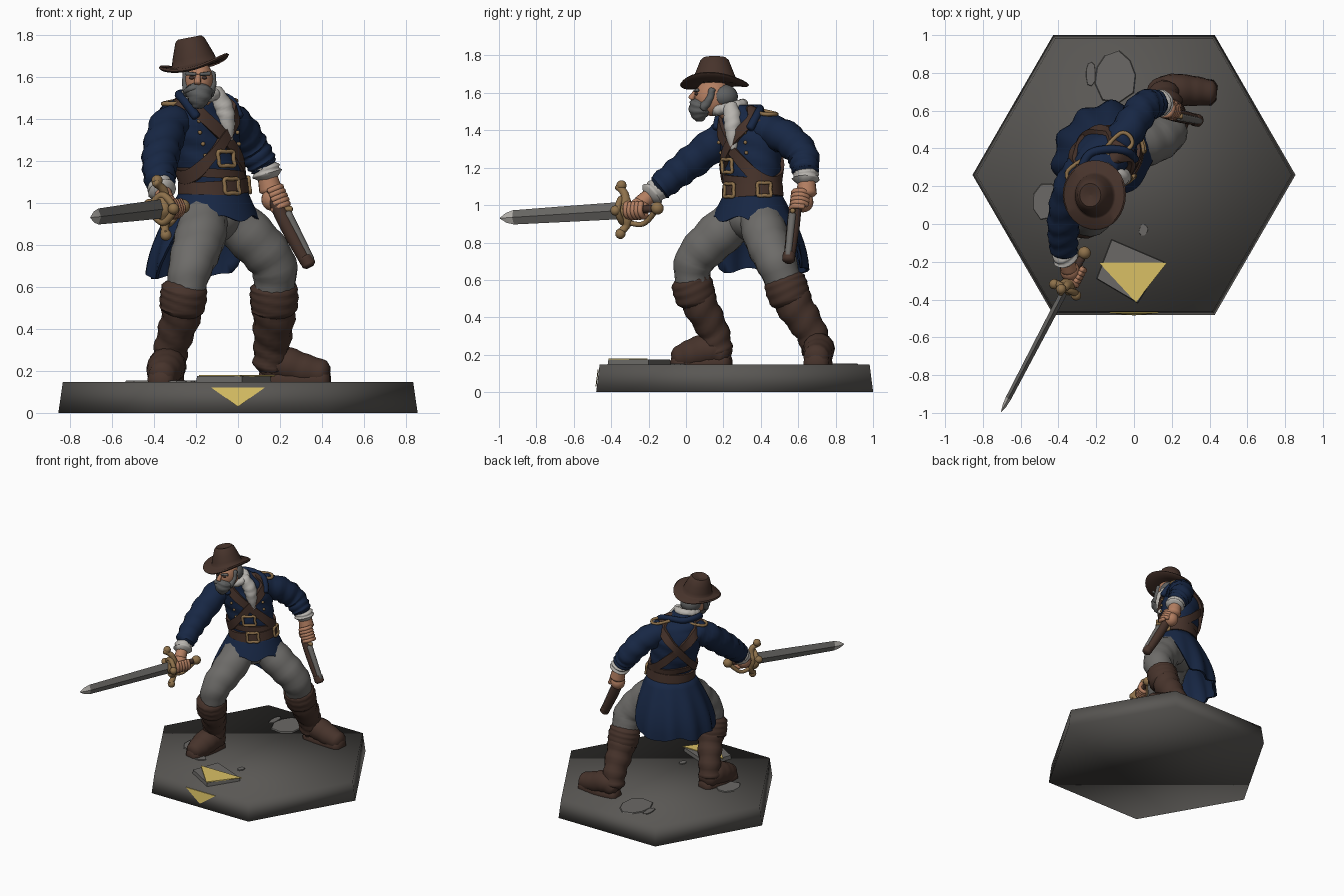
import bpy, bmesh, math, random
from mathutils import Vector, Matrix

random.seed(4)
if "Cube" in bpy.data.objects:
    bpy.data.objects.remove(bpy.data.objects["Cube"])

COLOURS = {
    "navy": (.0085, .02, .058), "brown": (.062, .033, .024), "trouser_grey": (.155, .15, .142),
    "stone": (.1, .095, .088), "skin": (.45, .21, .12), "brass": (.27, .165, .07),
    "yellow": (.7, .53, .13), "white_cloth": (.48, .46, .43), "steel": (.145, .14, .132),
    "hair_grey": (.115, .118, .118)}
MATS = {}
for key, rgb in COLOURS.items():
    m = MATS[key] = bpy.data.materials.new(key)
    m.use_nodes = True
    m.diffuse_color = (*rgb, 1)
    bsdf = m.node_tree.nodes["Principled BSDF"]
    bsdf.inputs["Base Color"].default_value = (*rgb, 1)
    bsdf.inputs["Roughness"].default_value = .8


def finish(name, bm, mat, angle=45):
    bmesh.ops.recalc_face_normals(bm, faces=bm.faces)
    me = bpy.data.meshes.new(name)
    bm.to_mesh(me)
    bm.free()
    for p in me.polygons:
        p.use_smooth = True
    me.set_sharp_from_angle(angle=math.radians(angle))
    me.materials.append(MATS[mat])
    ob = bpy.data.objects.new(name, me)
    bpy.context.collection.objects.link(ob)
    return ob


def loft(name, rings, mat, wrap=False, angle=45):
    bm = bmesh.new()
    vs = [[bm.verts.new(p) for p in ring] for ring in rings]
    n = len(vs[0])
    for a, b in zip(vs, vs[1:] + vs[:1] if wrap else vs[1:]):
        for i in range(n):
            j = (i + 1) % n
            bm.faces.new((a[i], a[j], b[j], b[i]))
    if not wrap:
        bm.faces.new(vs[0])
        bm.faces.new(vs[-1])
    return finish(name, bm, mat, angle)


def spline(pts, steps, wrap):
    pts = [Vector(p) for p in pts]
    n, out = len(pts), []
    get = (lambda i: pts[i % n]) if wrap else (lambda i: pts[max(0, min(n - 1, i))])
    for i in range(n if wrap else n - 1):
        a, b, c, d = (get(i + k) for k in (-1, 0, 1, 2))
        for s in range(steps):
            t = s / steps
            out.append(b + (c - a) * (t / 2) + (a * 2 - b * 5 + c * 4 - d) * (t * t / 2)
                       + (b * 3 - a - c * 3 + d) * (t ** 3 / 2))
    return out if wrap else out + [pts[-1]]


def tube(name, pts, mat, sides=14, steps=6, fold=0, wrap=False):
    """Round tube through (x, y, z, radius) points, with optional cloth folds."""
    path = spline(pts, steps, wrap)
    n, rings, old = len(path), [], None
    for i, p in enumerate(path):
        nxt, prv = (path[(i + 1) % n], path[i - 1]) if wrap else (path[min(i + 1, n - 1)], path[max(i - 1, 0)])
        t = (nxt - prv).to_3d().normalized()
        u = t.orthogonal().normalized() if old is None else old.rotation_difference(t) @ u
        v, old = t.cross(u), t
        ring = []
        for k in range(sides):
            a = math.tau * k / sides
            r = p.w * (1 + fold * math.sin(i * 1.55 + 1.3 * math.sin(a) + math.cos(2 * a)))
            ring.append(p.to_3d() + (u * math.cos(a) + v * math.sin(a)) * r)
        rings.append(ring)
        if not wrap and i in (0, n - 1):
            c = p.to_3d() + t * p.w * (.35 if i else -.35)
            end = [c + (q - p.to_3d()) * .6 for q in ring]
            rings.insert(len(rings) if i else 0, end)
    return loft(name, rings, mat, wrap, angle=60)


def ball(name, loc, size, mat, turn=0):
    bm = bmesh.new()
    bmesh.ops.create_uvsphere(bm, u_segments=20, v_segments=12, radius=1)
    rot = Matrix.Rotation(math.radians(turn), 4, "Z")
    bm.transform(Matrix.Translation(loc) @ rot @ Matrix.Diagonal((*size, 1)))
    return finish(name, bm, mat)


def prism(name, outline, z0, z1, mat, inset=1, angle=30):
    mid = sum((Vector(p) for p in outline), Vector((0, 0))) / len(outline)
    top = [mid + (Vector(p) - mid) * inset for p in outline]
    return loft(name, [[(*p, z0) for p in outline], [(*p, z1) for p in top]], mat, angle=angle)


# Hexagonal base, paving slab, rubble and yellow markers
hexagon = [(.855 * math.cos(k * math.pi / 3), .26 + .855 * math.sin(k * math.pi / 3)) for k in range(6)]
prism("base", hexagon, 0, .147, "stone", .975, angle=180)
prism("paving_slab", [(-.12, -.08), (.16, -.2), (.02, -.42), (-.2, -.29)], .14, .175, "steel", .97)
prism("slab_triangle", [(-.185, -.205), (.175, -.205), (.01, -.415)], .174, .181, "yellow")
loft("front_triangle", [[(-.13, y, .122), (.13, y, .122), (0, y - .012, .03)] for y in (-.472, -.467)], "yellow")
for x, y, rx, ry in ((-.1, .79, .13, .15), (-.23, .8, .03, .07), (-.45, .12, .09, .11),
                     (.05, -.03, .025, .035), (-.3, -.05, .05, .04)):
    shape = []
    for k in range(9):
        r = random.uniform(.8, 1.1)
        shape.append((x + rx * r * math.cos(k * math.tau / 9), y + ry * r * math.sin(k * math.tau / 9)))
    prism("rubble", shape, .14, .154, "steel", .93)

# Boots: slouched shaft, turned top, foot and sole
tube("right_boot_shaft", [(-.255, .03, .57, .1), (-.275, .085, .45, .093), (-.315, .15, .32, .082),
                          (-.33, .17, .22, .082)], "brown", fold=.06)
tube("right_boot_top", [(-.255, .025, .6, .108), (-.26, .04, .55, .112), (-.27, .055, .49, .106)], "brown", fold=.02)
tube("right_boot_foot", [(-.32, .21, .2, .07), (-.335, .13, .225, .09), (-.352, .03, .2, .085),
                         (-.365, -.05, .18, .06)], "brown", fold=.02)
tube("left_boot_shaft", [(.17, .53, .57, .105), (.17, .59, .45, .1), (.16, .67, .32, .085),
                         (.15, .7, .22, .08)], "brown", fold=.06)
tube("left_boot_top", [(.17, .525, .6, .112), (.172, .54, .55, .116), (.172, .56, .49, .11)], "brown", fold=.02)
tube("left_boot_foot", [(.13, .705, .2, .068), (.2, .71, .235, .085), (.31, .705, .205, .08),
                        (.41, .695, .185, .066)], "brown", fold=.02)
tube("right_sole", [(-.315, .22, .155, .062), (-.345, .08, .15, .078), (-.37, -.055, .155, .062)], "brown")
tube("left_sole", [(.12, .71, .155, .06), (.25, .71, .15, .075), (.415, .695, .155, .068)], "brown")

# Trousers
ball("trouser_seat", (-.12, .35, .93), (.165, .14, .12), "trouser_grey", 40)
tube("right_trouser_leg", [(-.16, .29, .94, .12), (-.185, .15, .82, .122), (-.225, .045, .7, .107),
                           (-.25, .035, .57, .09)], "trouser_grey", fold=.03)
tube("left_trouser_leg", [(-.05, .4, .94, .12), (.08, .43, .82, .12), (.17, .48, .7, .11),
                          (.17, .53, .57, .095)], "trouser_grey", fold=.03)

# Coat body: rows of height, centre x, centre y, half width, half depth
ROWS = [(.98, -.11, .36, .165, .14), (1.1, -.12, .355, .155, .13), (1.22, -.145, .355, .172, .14),
        (1.36, -.17, .345, .19, .15), (1.46, -.175, .33, .165, .125), (1.535, -.172, .285, .075, .07)]
FRONT = Vector((math.sin(math.radians(40)), -math.cos(math.radians(40)), 0))
LEFT = Vector((-FRONT.y, FRONT.x, 0))


def body(deg, z, off=0.0):
    """Point on the coat surface; 0 degrees is the chest, 90 the left side."""
    z = max(ROWS[0][0], min(ROWS[-1][0], z))
    a, b = next((r, s) for r, s in zip(ROWS, ROWS[1:]) if z <= s[0])
    t = (z - a[0]) / (b[0] - a[0])
    t = t * t * (3 - 2 * t)
    _, x, y, w, d = (p + (q - p) * t for p, q in zip(a, b))
    c, s = math.cos(math.radians(deg)), math.sin(math.radians(deg))
    return Vector((x, y, z)) + FRONT * (d + off) * c + LEFT * (w + off) * s


def band(name, height, half, mat, off=.014):
    rings = []
    for deg in range(0, 360, 6):
        z = height(math.radians(deg))
        rings.append([body(deg, z - half, -.01), body(deg, z - half, off),
                      body(deg, z + half, off), body(deg, z + half, -.01)])
    loft(name, rings, mat, wrap=True, angle=35)


loft("coat_body", [[body(k * 12, .98 + .555 * i / 26, .004 * math.sin(i * 1.4 + k * .7)) for k in range(30)]
                   for i in range(27)], "navy", angle=70)
band("waist_belt", lambda a: 1.075 + .012 * math.sin(a), .034, "brown", .02)
band("waist_sash", lambda a: 1.135 - .012 * math.sin(a), .022, "brown", .014)
band("right_shoulder_strap", lambda a: 1.31 - .2 * math.sin(a), .043, "brown", .017)
band("left_shoulder_strap", lambda a: 1.31 + .19 * math.sin(a), .032, "brown", .024)


# Coat skirt: long billowing tail behind and on the right, short flaps in front
def skirt(deg, t, off):
    back = max(0, min(1, .3 - 1.9 * math.cos(math.radians(deg - 12))))
    back = back * back * (3 - 2 * back)
    drop = (.125 + .275 * back + .014 * math.cos(math.radians(deg * 7))) * t
    flare = .015 + .13 * math.sin(drop * 3.9) + off + .014 * t * back * math.sin(math.radians(deg * 11))
    p = body(deg, 1.05, flare)
    return p - Vector((.05 * drop, 0, drop))


loft("coat_skirt", [[skirt(d, t / 8, o) for d in range(0, 360, 5)] for o, order in
                    ((0, range(9)), (-.016, range(8, -1, -1))) for t in order], "navy", wrap=True, angle=70)

# Sleeves, cuffs and wrists
tube("right_sleeve", [(-.27, .3, 1.41, .09), (-.33, .2, 1.36, .093), (-.365, .05, 1.245, .09),
                      (-.375, -.06, 1.16, .08), (-.37, -.14, 1.095, .073)], "navy", fold=.065)
tube("left_sleeve", [(-.085, .42, 1.41, .092), (-.005, .535, 1.36, .09), (.055, .62, 1.275, .085),
                     (.1, .635, 1.21, .076), (.122, .64, 1.175, .068)], "navy", fold=.065)
tube("right_cuff", [(-.372, -.15, 1.085, .06), (-.36, -.185, 1.055, .066)], "white_cloth", fold=.08)
tube("left_cuff", [(.128, .642, 1.17, .066), (.14, .64, 1.135, .07)], "white_cloth", fold=.08)
tube("right_wrist", [(-.365, -.17, 1.07, .04), (-.345, -.24, 1.01, .044)], "skin")
tube("left_wrist", [(.135, .645, 1.15, .045), (.155, .645, 1.06, .055)], "skin")


def fist(side, loc, axis, out):
    """Palm, four curled fingers and a thumb around a grip."""
    loc, axis = Vector(loc), Vector(axis).normalized()
    out = (Vector(out) - axis * axis.dot(Vector(out))).normalized()
    across = axis.cross(out)
    ball(side + "_palm", loc - out * .025, (.052, .055, .055), "skin")
    for k in range(5):
        c = loc + axis * (k - 1.7) * .022
        pts = []
        for deg in (-110, -50, 10, 75):
            a = math.radians(deg if k < 4 else -deg)
            pts.append((*(c + out * .044 * math.cos(a) + across * .044 * math.sin(a)), .015))
        tube(side + ("_finger" if k < 4 else "_thumb"), pts, "skin", sides=8, steps=3)


# Sword
HILT, TIP = Vector((-.355, -.33, .972)), Vector((-.703, -.995, .93))
AIM = (TIP - HILT).normalized()
SIDE = AIM.cross(Vector((0, 0, 1))).normalized()
UP = SIDE.cross(AIM)


def on_sword(along, up=0, side=0, radius=.02):
    return (*(HILT + AIM * along + UP * up + SIDE * side), radius)


fist("right", on_sword(-.08)[:3], AIM, (.8, -.2, -.3))
for name, mat, rows in (("blade", "steel", ((0, .046, .02), (.3, .043, .018), (.67, .038, .015))),
                        ("blade_tip", "white_cloth", ((.67, .038, .015), (.715, .026, .011), (.75, .003, .002)))):
    loft(name, [[on_sword(s, w)[:3], on_sword(s, 0, k)[:3], on_sword(s, -w)[:3], on_sword(s, 0, -k)[:3]]
                for s, w, k in rows], mat, angle=25)
tube("sword_grip", [on_sword(0), on_sword(-.17)], "brown")
ball("pommel", on_sword(-.2)[:3], (.034, .034, .034), "brass")
tube("cross_guard", [on_sword(.04, .13, .02, .02), on_sword(-.01, .08, 0, .022), on_sword(0, 0, 0, .045),
                     on_sword(-.01, -.08, 0, .022), on_sword(.03, -.12, -.02, .02)], "brass", fold=.08)
for up, side in ((.135, .02), (-.125, -.02), (.02, .065), (0, -.065)):
    ball("guard_knob", on_sword(.02, up, side)[:3], (.027, .027, .027), "brass")
tube("guard_ring", [on_sword(.01, .065 * math.cos(a), .06 * math.sin(a), .018)
                    for a in (0, math.pi / 2, math.pi, -math.pi / 2)], "brass", sides=8, wrap=True)
tube("knuckle_bow", [on_sword(0, -.06, 0, .014), on_sword(-.1, -.078, .02, .014), on_sword(-.2, 0, 0, .016)], "brass")

# Pistol
fist("left", (.18, .61, 1.025), (.35, -.08, -.8), (.6, -.5, 0))
tube("pistol_stock", [(.16, .61, 1.06, .028), (.19, .585, .98, .034), (.25, .57, .86, .035), (.325, .552, .72, .03)], "brown")
tube("pistol_barrel", [(.235, .568, .95, .022), (.345, .546, .73, .019)], "steel", sides=8)
tube("pistol_muzzle", [(.32, .552, .74, .034), (.338, .548, .705, .034)], "brown")
tube("pistol_hammer", [(.215, .575, .97, .014), (.255, .57, .97, .014)], "brass", sides=8)

# Head, beard and hair
tube("neck", [(-.172, .28, 1.46, .06), (-.182, .18, 1.55, .058)], "skin")
ball("head", (-.185, .145, 1.575), (.07, .098, .1), "skin")
tube("nose", [(-.19, .05, 1.605, .012), (-.193, .028, 1.57, .018)], "skin", sides=8)
tube("beard", [(-.183, .085, 1.54, .064), (-.186, .072, 1.5, .058), (-.188, .07, 1.458, .03)], "hair_grey", fold=.06)
for s in (-1, 1):
    tube("moustache", [(-.19, .04, 1.55, .014), (-.19 + s * .035, .045, 1.542, .017),
                       (-.188 + s * .062, .08, 1.53, .012)], "hair_grey", sides=8)
    tube("sideburn", [(-.185 + s * .06, .14, 1.62, .018), (-.185 + s * .062, .125, 1.565, .02),
                      (-.186 + s * .048, .09, 1.52, .026)], "hair_grey", fold=.06)
    ball("eye", (-.19 + s * .03, .056, 1.595), (.013, .01, .008), "brown")
    tube("eyebrow", [(-.19 + s * .012, .046, 1.612, .008), (-.19 + s * .055, .062, 1.615, .01)], "hair_grey", sides=8)
ball("back_hair", (-.183, .2, 1.58), (.076, .078, .066), "hair_grey")

# Hat: waved brim and dented crown, tilted to one side
PROFILE = [(.004, 0), (.1, -.004), (.165, 0), (.174, .01), (.166, .018), (.118, .014), (.108, .022),
           (.103, .045), (.086, .09), (.072, .128), (.058, .141), (.033, .136), (.004, .126)]
tilt = Matrix.Translation((-.205, .153, 1.648)) @ Matrix.Rotation(-.19, 4, "Y")
hat = []
for r, z in PROFILE:
    lift = .018 * max(0, (r - .1) / .07)
    hat.append([tilt @ Vector((r * .98 * math.cos(a), r * 1.06 * math.sin(a), z + lift * math.cos(2 * a + .5)))
                for a in (math.tau * k / 32 for k in range(32))])
loft("hat", hat, "brown", angle=50)

# Shirt collar, cravat and coat collar
tube("shirt_collar", [(-.175 + .066 * math.cos(a), .232 + .072 * math.sin(a), 1.522 + .018 * math.sin(a), .028)
                      for a in (k * math.tau / 8 for k in range(8))], "white_cloth", fold=.06, wrap=True)
tube("cravat", [(*body(9, z, .004), r) for z, r in ((1.53, .04), (1.46, .048), (1.39, .04), (1.3, .018))],
     "white_cloth", fold=.05)
tube("coat_collar", [(*body(d, z, .02), .022) for d, z in
                     ((45, 1.41), (75, 1.49), (125, 1.515), (180, 1.515), (235, 1.515), (290, 1.49), (318, 1.41))], "navy")


# Brass buckles, buttons and shoulder trim
def buckle(deg, z, w):
    pts = [(*body(deg + x * w * 380, z + y * w, .026), .01) for x, y in
           ((1, 0), (1, 1), (0, 1), (-1, 1), (-1, 0), (-1, -1), (0, -1), (1, -1))]
    tube("buckle", pts, "brass", sides=8, steps=3, wrap=True)


for deg, z, w in ((-4, 1.08, .033), (68, 1.085, .033), (-6, 1.21, .033)):
    buckle(deg, z, w)
for k in range(5):
    for deg in (-38, 34):
        ball("button", body(deg, 1.17 + k * .055, .006), (.01, .01, .01), "brass")
spin = Matrix.Rotation(math.radians(40), 3, "Z")
for name, x, y, z, way in (("left_epaulette", -.075, .42, 1.51, 1), ("right_epaulette", -.29, .275, 1.495, -1)):
    pts = []
    for u, v in ((-.07, -.03), (.04, -.045), (.07, 0), (.04, .045), (-.07, .03)):
        p = Vector((x, y, z - .35 * max(0, u) - 4 * v * v)) + spin @ Vector((u * way, v, 0))
        pts.append((*p, .011))
    tube(name, pts, "brass", sides=8, steps=4, wrap=True)
